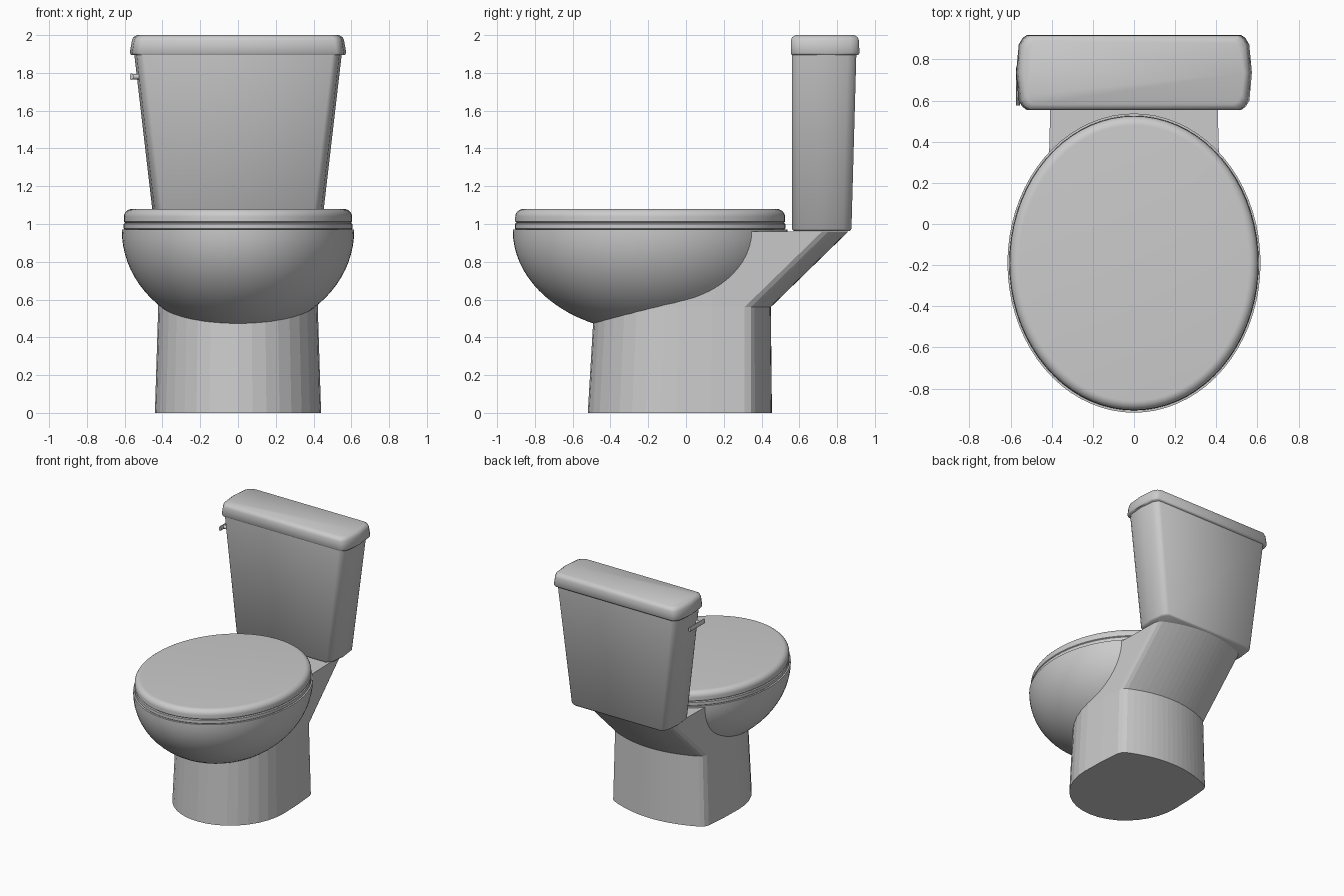
import bpy, bmesh, math

if "Cube" in bpy.data.objects:
    bpy.data.objects.remove(bpy.data.objects["Cube"])


def loft(name, rings, smooth=35):
    """Skin a stack of equal-length closed rings and cap both ends."""
    bm = bmesh.new()
    vs = [[bm.verts.new(p) for p in r] for r in rings]
    n = len(rings[0])
    for a, b in zip(vs, vs[1:]):
        for i in range(n):
            j = (i + 1) % n
            bm.faces.new((a[i], a[j], b[j], b[i]))
    bm.faces.new(vs[0][::-1])
    bm.faces.new(vs[-1])
    bmesh.ops.recalc_face_normals(bm, faces=bm.faces[:])
    me = bpy.data.meshes.new(name)
    bm.to_mesh(me)
    bm.free()
    ob = bpy.data.objects.new(name, me)
    bpy.context.collection.objects.link(ob)
    if smooth:
        bpy.ops.object.select_all(action='DESELECT')
        ob.select_set(True)
        bpy.context.view_layer.objects.active = ob
        bpy.ops.object.shade_smooth_by_angle(angle=math.radians(smooth))
    return ob


def ellipse(rx, ry, z, cy=-0.19, n=72):
    return [(rx * math.cos(2 * math.pi * i / n),
             cy + ry * math.sin(2 * math.pi * i / n), z) for i in range(n)]


def mirrored(half):
    """Complete a right-hand outline (front to back) with its mirror image."""
    return half + [(-x, y) for x, y in reversed(half) if x > 1e-6]


# bowl: lower half of an ellipsoid with a thin rim
bowl = []
for i in range(1, 21):
    a = math.pi / 2 * i / 20
    bowl.append(ellipse(0.615 * math.sin(a), 0.727 * math.sin(a), 0.965 - 0.54 * math.cos(a)))
bowl.append(ellipse(0.615, 0.727, 0.972))
loft("bowl", bowl)

# seat ring and rounded closed lid
loft("seat", [ellipse(0.598, 0.708, 0.968), ellipse(0.606, 0.716, 0.976),
              ellipse(0.606, 0.716, 1.0), ellipse(0.600, 0.710, 1.006)])
lid = [ellipse(0.596, 0.706, 1.004), ellipse(0.604, 0.714, 1.012)]
for i in range(9):
    a = math.pi / 2 * i / 8
    d = 0.045 * (1 - math.cos(a))
    lid.append(ellipse(0.604 - d, 0.714 - d, 1.038 + 0.042 * math.sin(a)))
loft("lid", lid)

# pedestal: rounded front, flat sides, shallow bulging back that leans out to a shelf
half = [(0.44 * math.sin(math.pi / 2 * i / 9), -0.05 - 0.47 * math.cos(math.pi / 2 * i / 9))
        for i in range(10)]
half += [(0.435, 0.13), (0.42, 0.31), (0.405, 0.345)]
half += [(x, 0.365 + 0.09 * (1 - (x / 0.38) ** 2)) for x in [0.38 - 0.0475 * i for i in range(9)]]
outline = mirrored(half)


def pedestal_ring(z, k, lean):
    return [(x * k, 0.31 + (y - 0.31) * k + (lean if y > 0.3 else 0), z) for x, y in outline]


loft("pedestal", [pedestal_ring(0, 1, 0), pedestal_ring(0.56, 0.96, 0),
                  pedestal_ring(0.96, 0.96, 0.41)], smooth=0)


# tank and its cover share one chamfered cross-section with bowed ends
def tank_ring(w, y0, y1, z):
    d = y1 - y0
    return [(x, y, z) for x, y in mirrored([
        (w - 0.05, y0), (w - 0.03, y0 + 0.015), (w - 0.012, y0 + 0.045), (w, y0 + d / 2),
        (w - 0.013, y1 - 0.045), (w - 0.032, y1 - 0.014), (w - 0.052, y1)])]


loft("tank", [tank_ring(0.43, 0.57, 0.868, 0.962), tank_ring(0.442, 0.56, 0.876, 0.975),
              tank_ring(0.55, 0.56, 0.902, 1.905)], 50)
loft("tank_cover", [tank_ring(0.566, 0.56, 0.912, 1.895), tank_ring(0.573, 0.555, 0.918, 1.905),
                    tank_ring(0.562, 0.555, 0.916, 1.97), tank_ring(0.555, 0.561, 0.910, 1.988),
                    tank_ring(0.535, 0.58, 0.892, 2.0)], 50)


# flush lever on the left side of the tank
def rod(name, r, start, end, axis):
    rings = []
    for t in (start, end):
        ring = []
        for i in range(12):
            c, s = r * math.cos(math.pi * i / 6), r * math.sin(math.pi * i / 6)
            ring.append((t, 0.62 + c, 1.78 + s) if axis == 'x' else (-0.563 + c * 0.5, t, 1.78 + s))
        rings.append(ring)
    loft(name, rings)


rod("lever_pivot", 0.014, -0.562, -0.51, 'x')
rod("lever_handle", 0.019, 0.575, 0.76, 'y')
